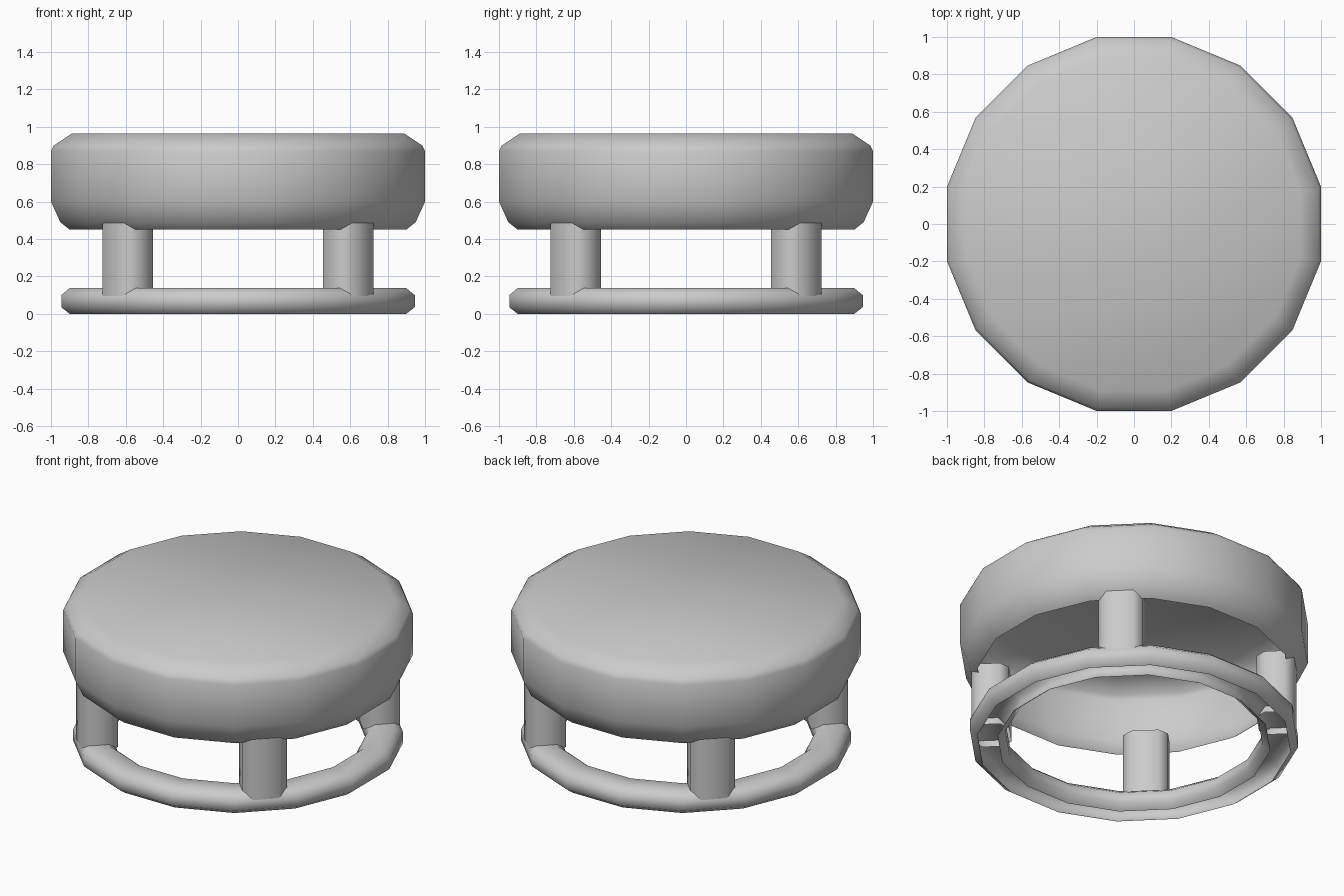
import bpy, math

if "Cube" in bpy.data.objects:
    bpy.data.objects.remove(bpy.data.objects["Cube"])

grey = bpy.data.materials.new("plain_grey")
grey.diffuse_color = (0.6, 0.6, 0.6, 1)
grey.use_nodes = True
grey.node_tree.nodes["Principled BSDF"].inputs["Base Color"].default_value = grey.diffuse_color


def add_object(name, verts, faces):
    mesh = bpy.data.meshes.new(name)
    mesh.from_pydata(verts, [], faces)
    mesh.materials.append(grey)
    mesh.shade_smooth()
    obj = bpy.data.objects.new(name, mesh)
    bpy.context.collection.objects.link(obj)
    return obj


def lathe(name, profile, sides=16, cap=False):
    """Spin (flat-to-centre distance, z) points; flats face the axes."""
    k = 1 / math.cos(math.pi / sides)
    verts = []
    for r, z in profile:
        for i in range(sides):
            a = (i + 0.5) * 2 * math.pi / sides
            verts.append((r * k * math.cos(a), r * k * math.sin(a), z))
    faces = []
    for j in range(len(profile) - 1):
        for i in range(sides):
            n = (i + 1) % sides
            a, b = j * sides, (j + 1) * sides
            faces.append((a + i, a + n, b + n, b + i))
    if cap:
        top = (len(profile) - 1) * sides
        faces.append(tuple(range(top, top + sides)))
    return add_object(name, verts, faces)


# Cushion-shaped top: a shell open underneath
lathe("seat", [(0.90, 0.45), (0.95, 0.49), (1.0, 0.60), (1.0, 0.87),
               (0.985, 0.90), (0.89, 0.963)], cap=True)

# Foot ring: a channel open underneath
lathe("base_ring", [(0.90, 0.0), (0.945, 0.035), (0.945, 0.10), (0.90, 0.137),
                    (0.785, 0.137), (0.74, 0.10), (0.74, 0.035), (0.785, 0.0)])

# Four chamfered tube legs on the diagonals, open at both ends
U, V, C = 0.11, 0.131, 0.05
section = [(U, -V + C), (U, V - C), (U - C, V), (-U + C, V),
           (-U, V - C), (-U, -V + C), (-U + C, -V), (U - C, -V)]
for i in range(4):
    a = math.radians(45 + 90 * i)
    ca, sa = math.cos(a), math.sin(a)
    verts = [((0.835 + u) * ca - v * sa, (0.835 + u) * sa + v * ca, z)
             for z in (0.095, 0.505) for u, v in section]
    faces = [(j, (j + 1) % 8, (j + 1) % 8 + 8, j + 8) for j in range(8)]
    add_object(f"leg_{i + 1}", verts, faces)
